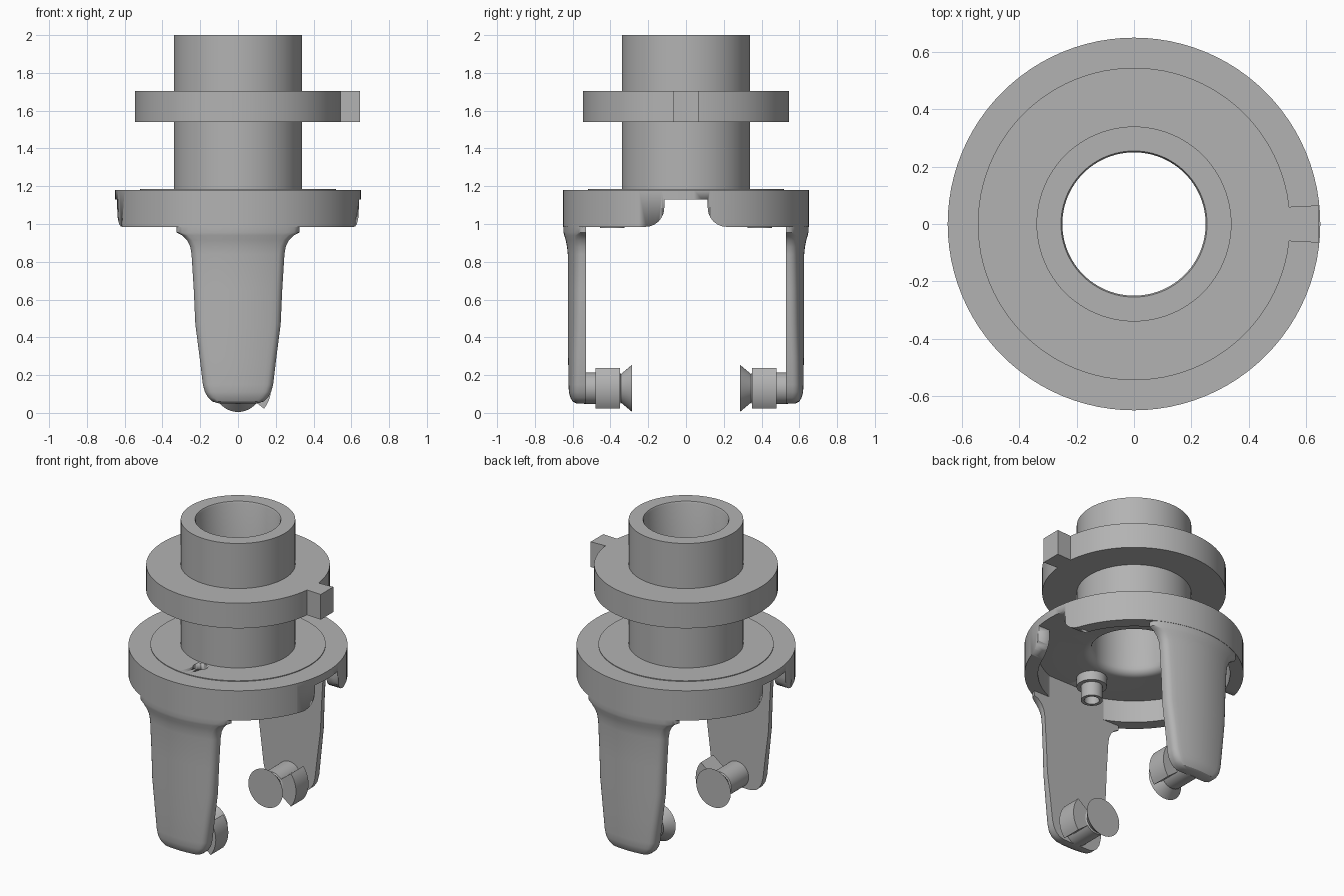
import bpy, bmesh, math
from mathutils import Matrix, Vector

if "Cube" in bpy.data.objects:
    bpy.data.objects.remove(bpy.data.objects["Cube"])

grey = bpy.data.materials.new("grey plastic")
grey.diffuse_color = (0.45, 0.45, 0.45, 1)
grey.use_nodes = True
grey.node_tree.nodes["Principled BSDF"].inputs["Base Color"].default_value = grey.diffuse_color


def make(name, bm, mirror=False):
    """Turn a bmesh into a shaded object, optionally mirrored front to back."""
    if mirror:
        copy = bmesh.ops.duplicate(bm, geom=bm.verts[:] + bm.edges[:] + bm.faces[:])["geom"]
        for v in copy:
            if isinstance(v, bmesh.types.BMVert):
                v.co.y = -v.co.y
    bmesh.ops.recalc_face_normals(bm, faces=bm.faces)
    mesh = bpy.data.meshes.new(name)
    bm.to_mesh(mesh)
    bm.free()
    mesh.materials.append(grey)
    ob = bpy.data.objects.new(name, mesh)
    bpy.context.collection.objects.link(ob)
    bpy.ops.object.select_all(action='DESELECT')
    ob.select_set(True)
    bpy.context.view_layer.objects.active = ob
    bpy.ops.object.shade_smooth_by_angle(angle=math.radians(30))
    return ob


def loft(rings, closed=False):
    """Skin equal-length closed rings; cap the ends unless it loops round."""
    bm = bmesh.new()
    rows = [[bm.verts.new(p) for p in ring] for ring in rings]
    n = len(rows[0])
    for a, b in zip(rows, rows[1:] + rows[:1] if closed else rows[1:]):
        for i in range(n):
            j = (i + 1) % n
            bm.faces.new((a[i], a[j], b[j], b[i]))
    if not closed:
        bm.faces.new(rows[0])
        bm.faces.new(rows[-1])
    return bm


def lathe(profile, steps=96, closed=True):
    """Spin an (r, z) profile about z."""
    turns = [2 * math.pi * i / steps for i in range(steps)]
    return loft([[(r * math.cos(t), r * math.sin(t), z) for t in turns] for r, z in profile], closed)


def arc(cx, cz, r, a0, a1, n=6):
    return [(cx + r * math.cos(math.radians(a0 + (a1 - a0) * i / n)),
             cz + r * math.sin(math.radians(a0 + (a1 - a0) * i / n))) for i in range(n + 1)]


def cut(ob, cutter):
    cutter.hide_render = True
    bpy.context.view_layer.objects.active = ob
    mod = ob.modifiers.new("cut", 'BOOLEAN')
    mod.operation, mod.solver, mod.object = 'DIFFERENCE', 'EXACT', cutter
    bpy.ops.object.modifier_apply(modifier=mod.name)
    bpy.data.objects.remove(cutter)


# Cup: flat plate with a raised inner disc, a skirt and a flared bore
cup = make("cup", lathe([(0.25, 1.185), (0.52, 1.185), (0.52, 1.18), (0.65, 1.18),
                         (0.65, 0.985), (0.57, 0.985), (0.57, 1.13)]
                        + arc(0.30, 1.18, 0.05, 270, 180)[:-1]))

# Rounded notches through the skirt on both sides
half = [(0.115, 1.13), (0.115, 1.085)] + arc(0.215, 1.085, 0.1, 180, 270)[1:] + [(0.215, 0.9)]
outline = half + [(-y, z) for y, z in reversed(half)]
cut(cup, make("notch_cutter", loft([[(x, y, z) for y, z in outline] for x in (-0.8, 0.8)])))

# Two small holes through the plate
bm = lathe([(0.045, 1.05), (0.045, 1.3)], 32, closed=False)
bmesh.ops.translate(bm, verts=bm.verts, vec=(0, -0.39, 0))
cut(cup, make("hole_cutter", bm, mirror=True))

# Stepped hollow bosses below the holes
bm = lathe([(0.09, 1.14), (0.09, 1.07), (0.065, 1.07), (0.065, 0.978),
            (0.045, 0.978), (0.045, 1.14)], 32)
bmesh.ops.translate(bm, verts=bm.verts, vec=(0, -0.39, 0))
make("bosses", bm, mirror=True)

# Upper tube with its collar and key tab
make("tube", lathe([(0.25, 1.185), (0.25, 1.99), (0.255, 2.0), (0.34, 2.0), (0.34, 1.705),
                    (0.545, 1.705), (0.545, 1.54), (0.34, 1.54), (0.34, 1.185)]))
bm = bmesh.new()
bmesh.ops.create_cube(bm, size=1, matrix=Matrix.Translation((0.58, 0, 1.6225))
                      @ Matrix.Diagonal((0.13, 0.13, 0.165, 1)))
for v in bm.verts:
    if v.co.x < 0.58:
        v.co.y *= 0.9
make("key_tab", bm)


def leg_ring(z, w, radius, r=0.03):
    """Cross-section: flat inside, curved outside, rounded outer edges."""
    edge = math.sqrt(radius ** 2 - w ** 2)
    r = min(r, (edge - 0.53) * 0.9)
    side = []
    for i in range(5):
        a = math.pi / 2 * i / 4
        x = w - r + r * math.cos(a)
        side.append((x, math.sqrt(radius ** 2 - x * x) - r + r * math.sin(a)))
    xi = w - r
    front = [xi * (1 - 2 * i / 16) for i in range(1, 16)]
    pts = [(w, 0.53)] + side + [(x, math.sqrt(radius ** 2 - x * x)) for x in front]
    pts += [(-x, y) for x, y in reversed(side)] + [(-w, 0.53)]
    return [(x, -y, z) for x, y in pts]


# Legs: flared root, slow taper and rounded foot as (height, half width, outer radius)
rows = [(1.135, 0.30, 0.645), (0.985, 0.30, 0.645), (0.985, 0.325, 0.648), (0.955, 0.325, 0.648),
        (0.94, 0.295, 0.645), (0.915, 0.27, 0.637), (0.88, 0.253, 0.63), (0.84, 0.246, 0.626),
        (0.65, 0.234, 0.625), (0.47, 0.226, 0.625), (0.30, 0.204, 0.624), (0.15, 0.186, 0.622),
        (0.11, 0.175, 0.62), (0.08, 0.157, 0.612), (0.06, 0.135, 0.60), (0.05, 0.10, 0.58)]
make("legs", loft([leg_ring(*row) for row in rows]), mirror=True)

# Pegs: round shaft pointing inward from each foot, ending in a flared disc
to_peg = Matrix.Translation((0, 0, 0.13)) @ Matrix.Rotation(math.radians(90), 4, 'X')
bm = lathe([(0.083, 0.54), (0.083, 0.35), (0.075, 0.345), (0.125, 0.285)], 48, closed=False)
bm.transform(to_peg)
make("pegs", bm, mirror=True)

# Keys: wedge-shaped sectors on one side of the pegs
sector = arc(0, 0, 0.175, -38, 38, 12) + arc(0, 0, 0.06, 38, -38, 6)
bm = loft([[(x, y, d) for x, y in sector] for d in (0.35, 0.48)])
bm.transform(to_peg)
make("peg_keys", bm, mirror=True)
